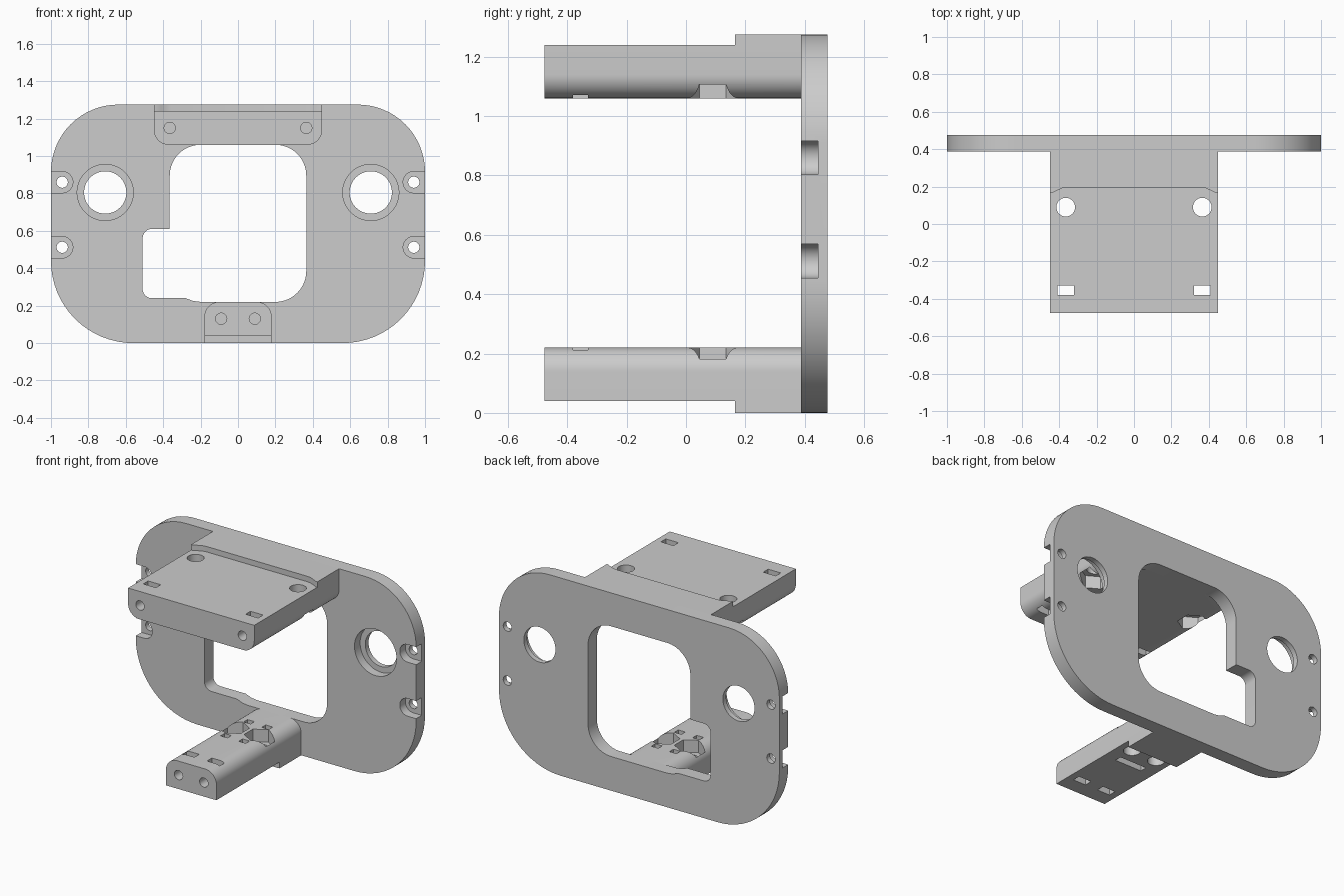
import bpy, bmesh, math
from mathutils import Vector

if "Cube" in bpy.data.objects:
    bpy.data.objects.remove(bpy.data.objects["Cube"])

grey = bpy.data.materials.new("plain grey")
grey.use_nodes = True
COLOUR = (0.604, 0.604, 0.604, 1)
grey.diffuse_color = COLOUR
grey.node_tree.nodes["Principled BSDF"].inputs["Base Color"].default_value = COLOUR

FRONT, FACE, BACK = -0.477, 0.387, 0.477   # arm tip, plate front, plate back
RECESS = FACE + 0.057
SIDES = (-1, 1)


def rounded(corners, steps=16):
    """Turn (a, b, radius) corners into an outline with arcs."""
    out = []
    for i, (a, b, r) in enumerate(corners):
        p = Vector((a, b, 0))
        if r == 0:
            out.append((a, b))
            continue
        d1 = (Vector((*corners[i - 1][:2], 0)) - p).normalized()
        d2 = (Vector((*corners[(i + 1) % len(corners)][:2], 0)) - p).normalized()
        half = d1.angle(d2) / 2
        centre = p + (d1 + d2).normalized() * r / math.sin(half)
        start = (p + d1 * r / math.tan(half) - centre).normalized()
        end = (p + d2 * r / math.tan(half) - centre).normalized()
        for k in range(steps + 1):
            q = centre + start.slerp(end, k / steps) * r
            out.append((q.x, q.y))
    return out


def circle(a, b, r, n=40, turn=0):
    angles = [2 * math.pi * k / n + turn for k in range(n)]
    return [(a + r * math.cos(t), b + r * math.sin(t)) for t in angles]


def rect(a, b, w, h):
    return [(a + sx * w / 2, b + sy * h / 2)
            for sx, sy in ((-1, -1), (1, -1), (1, 1), (-1, 1))]


def prism(name, outline, lo, hi, axis="y"):
    """Extrude an outline along y (outline is x, z) or z (outline is x, y)."""
    bm = bmesh.new()
    place = (lambda a, b, t: (a, t, b)) if axis == "y" else (lambda a, b, t: (a, b, t))
    rings = [[bm.verts.new(place(a, b, t)) for a, b in outline] for t in (lo, hi)]
    for ring in rings:
        bm.faces.new(ring)
    n = len(outline)
    for i in range(n):
        j = (i + 1) % n
        bm.faces.new((rings[0][i], rings[0][j], rings[1][j], rings[1][i]))
    bmesh.ops.recalc_face_normals(bm, faces=bm.faces)
    mesh = bpy.data.meshes.new(name)
    bm.to_mesh(mesh)
    bm.free()
    mesh.materials.append(grey)
    obj = bpy.data.objects.new(name, mesh)
    bpy.context.collection.objects.link(obj)
    return obj


def cut(obj, cutters):
    """Subtract every cutter, bake the result and drop the cutters."""
    for c in cutters:
        mod = obj.modifiers.new("cut", "BOOLEAN")
        mod.operation, mod.solver, mod.object = "DIFFERENCE", "EXACT", c
    graph = bpy.context.evaluated_depsgraph_get()
    baked = bpy.data.meshes.new_from_object(obj.evaluated_get(graph))
    obj.modifiers.clear()
    obj.data = baked
    for c in cutters:
        bpy.data.objects.remove(c)


def finish(obj):
    bpy.ops.object.select_all(action="DESELECT")
    obj.select_set(True)
    bpy.context.view_layer.objects.active = obj
    bpy.ops.object.shade_smooth_by_angle(angle=math.radians(30))


# Face plate with rounded corners
plate = prism("face_plate", rounded([
    (-1, 0, 0.44), (1, 0, 0.44), (1, 1.275, 0.36), (-1, 1.275, 0.36)]), FACE, BACK)

# Central window with its side notch
cutters = [prism("window_cutter", rounded([
    (-0.365, 1.06, 0.165), (0.365, 1.06, 0.165), (0.365, 0.22, 0.165),
    (-0.2, 0.22, 0), (-0.24, 0.225, 0), (-0.28, 0.24, 0),
    (-0.51, 0.24, 0.05), (-0.51, 0.61, 0.05), (-0.365, 0.61, 0)]), 0.3, 0.6)]

for s in SIDES:
    # Large stepped holes
    cutters.append(prism("bore_cutter", circle(s * 0.71, 0.805, 0.113, 64), 0.3, 0.6))
    cutters.append(prism("counterbore_cutter", circle(s * 0.71, 0.805, 0.15, 64), 0.3, RECESS))
    # Edge screw slots, open to the sides
    for z in (0.86, 0.512):
        r = 0.057
        cutters.append(prism("slot_cutter", rounded([
            (s * 1.1, z - r, 0), (s * 0.883, z - r, r * 0.99),
            (s * 0.883, z + r, r * 0.99), (s * 1.1, z + r, 0)]), 0.3, RECESS))
        cutters.append(prism("screw_cutter", circle(s * 0.94, z, 0.03), 0.3, 0.6))
cut(plate, cutters)
finish(plate)


def arm(name, half, outer, inner, hole_x):
    """Arm with rounded inner edges, nut pockets, slots and screw holes."""
    body = prism(name, rounded([
        (-half, outer, 0), (half, outer, 0),
        (half, inner, 0.08), (-half, inner, 0.08)]), FRONT, FACE)
    into = 1 if outer > inner else -1
    through = (min(outer, inner) - 0.1, max(outer, inner) + 0.1)
    pocket = sorted((inner - into * 0.1, inner + into * 0.08))
    holes = []
    for s in SIDES:
        x = s * hole_x
        holes.append(prism("bolt_cutter", circle(x, 0.09, 0.05), *through, "z"))
        holes.append(prism("nut_cutter", circle(x, 0.09, 0.09, 6, math.pi / 6), *pocket, "z"))
        holes.append(prism("nut_slot_cutter", rect(x, -0.355, 0.09, 0.05), *through, "z"))
        holes.append(prism("screw_cutter", circle(x, (outer + inner) / 2, 0.03), -0.6, -0.25))
    return body, holes


# Wide upper arm and its raised root
upper, cutters = arm("upper_arm", 0.45, 1.24, 1.06, 0.365)
cut(upper, cutters)
finish(upper)
edge = [(0.45, FACE), (0.45, 0.165), (0.44, 0.165), (0.41, 0.18), (0.385, 0.191), (0.36, 0.195)]
finish(prism("upper_root", edge + [(-x, y) for x, y in reversed(edge)], 1.24, 1.275, "z"))

# Narrow lower arm with strap slots and its thickened root
lower, cutters = arm("lower_arm", 0.18, 0.04, 0.22, 0.09)
cutters.append(prism("strap_cutter", rect(0, -0.03, 0.19, 0.045), -0.1, 0.1, "z"))
for s in SIDES:
    cutters.append(prism("strap_hole_cutter", rect(s * 0.065, -0.03, 0.05, 0.04), 0.05, 0.3, "z"))
    cutters.append(prism("strap_hole_cutter", rect(s * 0.065, 0.205, 0.05, 0.04), 0.15, 0.3, "z"))
cut(lower, cutters)
finish(lower)
finish(prism("lower_root", rect(0, (0.165 + FACE) / 2, 0.36, FACE - 0.165), 0, 0.04, "z"))
